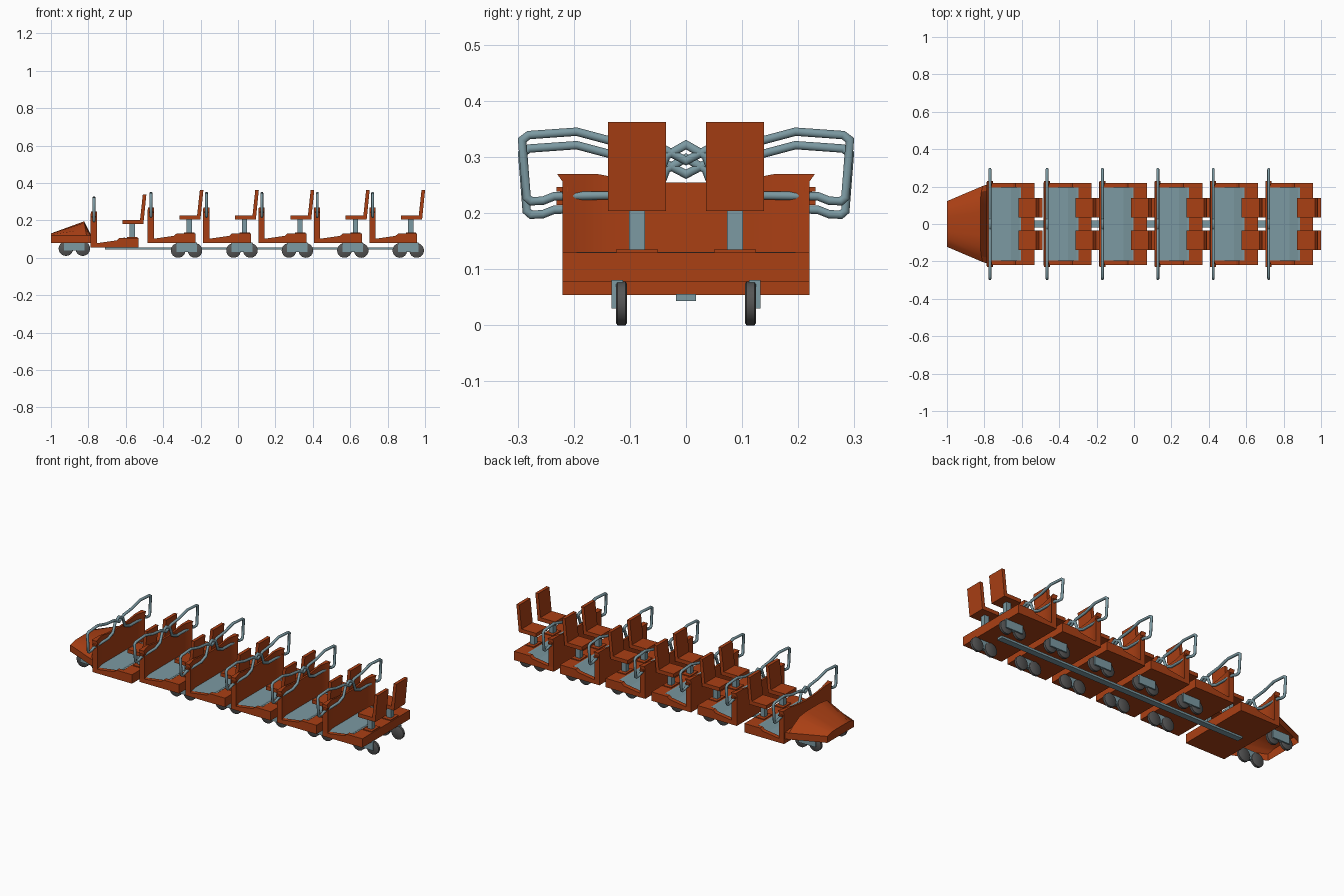
import bpy, bmesh, math
from mathutils import Vector

if "Cube" in bpy.data.objects:
    bpy.data.objects.remove(bpy.data.objects["Cube"])


def material(name, rgb):
    m = bpy.data.materials.new(name)
    m.diffuse_color = (*rgb, 1)
    m.use_nodes = True
    m.node_tree.nodes["Principled BSDF"].inputs["Base Color"].default_value = m.diffuse_color
    return m


ORANGE = material("burnt orange", (0.40, 0.050, 0.007))
STEEL = material("blue grey", (0.20, 0.32, 0.36))
RUBBER = material("dark grey", (0.09, 0.09, 0.09))


def finish(name, bm, mat, smooth=None):
    bmesh.ops.recalc_face_normals(bm, faces=bm.faces)
    me = bpy.data.meshes.new(name)
    bm.to_mesh(me)
    bm.free()
    ob = bpy.data.objects.new(name, me)
    bpy.context.collection.objects.link(ob)
    me.materials.append(mat)
    if smooth:
        bpy.ops.object.select_all(action='DESELECT')
        ob.select_set(True)
        bpy.context.view_layer.objects.active = ob
        bpy.ops.object.shade_smooth_by_angle(angle=math.radians(smooth))
    return ob


def loft(name, rings, mat, caps=True, closed=True, smooth=None):
    bm = bmesh.new()
    vs = [[bm.verts.new(p) for p in r] for r in rings]
    n = len(rings[0])
    for a, b in zip(vs, vs[1:]):
        for i in range(n if closed else n - 1):
            j = (i + 1) % n
            bm.faces.new((a[i], a[j], b[j], b[i]))
    if caps:
        bm.faces.new(vs[0])
        bm.faces.new(vs[-1])
    return finish(name, bm, mat, smooth)


def prism(name, profile, y0, y1, mat, ox=0, oz=0):
    """Side profile (x, z) extruded from y0 to y1."""
    return loft(name, [[(x + ox, y, z + oz) for x, z in profile] for y in (y0, y1)], mat)


def box(name, x0, x1, y0, y1, z0, z1, mat, ox=0, oz=0):
    return prism(name, [(x0, z0), (x1, z0), (x1, z1), (x0, z1)], y0, y1, mat, ox, oz)


def tube(name, pts, r, mat, n=10):
    """Closed tube around a loop lying near the yz plane."""
    pts = [Vector(p) for p in pts]
    bm = bmesh.new()
    rings = []
    for i, p in enumerate(pts):
        a = (p - pts[i - 1]).normalized()
        b = (pts[(i + 1) % len(pts)] - p).normalized()
        t = (a + b).normalized()
        side = Vector((1, 0, 0))
        side = (side - t * side.dot(t)).normalized()
        up = t.cross(side)
        w = min(1.4, 1 / max(0.5, t.dot(a)))
        rings.append([bm.verts.new(p + r * (math.cos(2 * math.pi * k / n) * side
                      + w * math.sin(2 * math.pi * k / n) * up)) for k in range(n)])
    for i, a in enumerate(rings):
        b = rings[(i + 1) % len(rings)]
        for k in range(n):
            bm.faces.new((a[k], a[(k + 1) % n], b[(k + 1) % n], b[k]))
    return finish(name, bm, mat, 50)


def wheel(x, y0, y1, z, r):
    rings = []
    for y, s in ((y0, 0.9), (y0 + 0.003, 1), (y1 - 0.003, 1), (y1, 0.9)):
        rings.append([(x + r * s * math.cos(math.pi * k / 12), y,
                       z + r * s * math.sin(math.pi * k / 12)) for k in range(24)])
    loft("wheel", rings, RUBBER, smooth=40)


def wheel_set(cx, z):
    for s in (1, -1):
        for dx in (-0.045, 0.045):
            wheel(cx + dx, *sorted((s * 0.105, s * 0.125)), z, 0.039)
        box("wheel_bracket", cx - 0.055, cx + 0.055, *sorted((s * 0.112, s * 0.133)),
            z - 0.009, z + 0.042, STEEL)


# safety bar outline (y, z), right half, from upper centre round to lower centre
BAR = [(0, 0.293), (0.045, 0.317), (0.12, 0.325), (0.195, 0.345), (0.28, 0.339),
       (0.292, 0.33), (0.284, 0.228), (0.276, 0.221), (0.255, 0.222), (0.235, 0.23),
       (0.10, 0.232), (0.055, 0.25), (0.035, 0.302), (0, 0.322)]
SILL = [(0, 0.078), (0.256, 0.078), (0.256, 0.13), (0.155, 0.13), (0.14, 0.117),
        (0.035, 0.102), (0, 0.102)]


def car(ox, oz):
    # tub
    box("base", 0, 0.256, -0.22, 0.22, 0.078, 0.092, ORANGE, ox, oz)
    box("rear_deck", 0.18, 0.256, -0.2, 0.2, 0.09, 0.13, ORANGE, ox, oz)
    prism("floor", [(0.01, 0.09), (0.185, 0.09), (0.185, 0.131), (0.175, 0.131),
                    (0.13, 0.1), (0.01, 0.1)], -0.195, 0.195, STEEL, ox, oz)
    for s in (1, -1):
        prism("side_sill", SILL, s * 0.195, s * 0.22, ORANGE, ox, oz)
    # curved front panel with a flared top lip
    rings = []
    for i in range(-11, 12):
        y = 0.02 * i
        e = max(0, (abs(y) - 0.13) / 0.09)
        xb = 0.013 + 0.02 * e * e
        zt = 0.254 + 0.016 * min(1, abs(y) / 0.16) ** 2
        f = 1.045 if abs(i) == 11 else 1
        rings.append([(ox + x, yy, oz + z) for x, yy, z in (
            (0, y, 0.08), (0, y, zt - 0.014), (0.002, y * f, zt),
            (xb, y * f, zt), (xb, y, zt - 0.014), (xb, y, 0.08))])
    loft("front_panel", rings, ORANGE, smooth=30)
    # safety bar and its clamps
    left = [(-y, z) for y, z in BAR[-2:0:-1]]
    loop = BAR + left
    tube("safety_bar", [(ox + 0.018, y, oz + z) for y, z in loop], 0.0078, STEEL)
    for s in (1, -1):
        box("bar_clamp", 0.006, 0.03, s * 0.21, s * 0.231, 0.238, 0.246, ORANGE, ox, oz)
        # seats
        a, b = s * 0.036, s * 0.139
        box("seat_foot", 0.195, 0.25, s * 0.05, s * 0.125, 0.13, 0.135, ORANGE, ox, oz)
        box("seat_post", 0.208, 0.236, s * 0.073, s * 0.102, 0.13, 0.206, STEEL, ox, oz)
        box("seat_cushion", 0.17, 0.27, a, b, 0.204, 0.226, ORANGE, ox, oz)
        prism("seat_back", [(0.262, 0.204), (0.282, 0.204), (0.298, 0.362), (0.279, 0.362)],
              a, b, ORANGE, ox, oz)


# lead car sits slightly lower than the five behind it
car(-0.788, -0.024)
for i in range(5):
    x = -0.483 + 0.2963 * i
    car(x, 0)
    wheel_set(x + 0.208, 0.039)
wheel_set(-0.875, 0.049)

# sloping nose, open underneath
sections = []
for x, xt, hw, zt in ((-1, -1, 0.122, 0.13), (-0.81, -0.822, 0.203, 0.195),
                      (-0.788, -0.788, 0.21, 0.125)):
    zs = 0.118
    half = [(x, hw, 0.08), (x, hw, zs), (0.5 * (x + xt), hw * 0.85, zs + 0.45 * (zt - zs)),
            (xt, hw * 0.62, zs + 0.9 * (zt - zs)), (xt, hw * 0.3, zt)]
    sections.append(half + [(px, -py, pz) for px, py, pz in reversed(half)])
nose = loft("nose", sections, ORANGE, caps=False, closed=False, smooth=25)
front = loft("nose_front", [sections[0][:5], sections[0][:4:-1]], ORANGE, caps=False, closed=False)

# long coupling beam under the cars
box("coupling_beam", -0.71, 0.90, -0.018, 0.018, 0.043, 0.056, STEEL)
